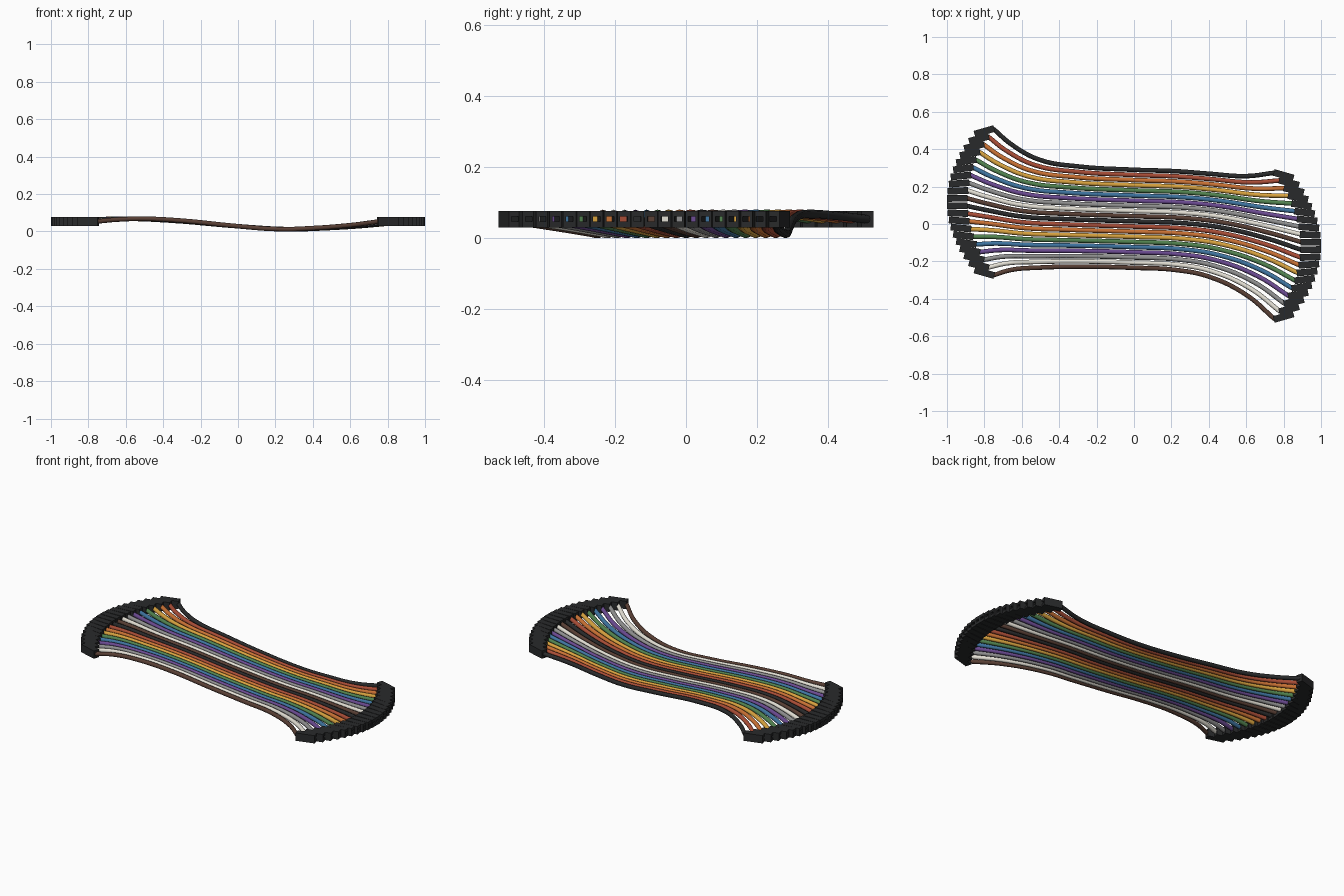
import bpy, bmesh
from math import sin, cos, pi, radians
from mathutils import Vector

if "Cube" in bpy.data.objects:
    bpy.data.objects.remove(bpy.data.objects["Cube"], do_unlink=True)


def material(name, rgb):
    m = bpy.data.materials.new(name)
    m.use_nodes = True
    m.diffuse_color = (*rgb, 1)
    bsdf = m.node_tree.nodes["Principled BSDF"]
    bsdf.inputs["Base Color"].default_value = (*rgb, 1)
    bsdf.inputs["Roughness"].default_value = 0.6
    return m


# Wire colours in ribbon order, the first one also used for the housings
COLOURS = [material(n, c) for n, c in [
    ("black", (.022, .023, .024)), ("red", (.40, .075, .038)),
    ("orange", (.60, .17, .035)), ("yellow", (.70, .37, .05)),
    ("green", (.085, .23, .08)), ("blue", (.05, .18, .36)),
    ("purple", (.15, .07, .29)), ("grey", (.28, .28, .28)),
    ("white", (.78, .75, .67)), ("brown", (.10, .05, .035))]]

COUNT = 20
LENGTH, WIDTH, HEIGHT = .11, .036, .047
MID_Z = .0535
RADIUS = .0122
SPLAY = radians(16)

# Ribbon path: position along it, centre line y, half spread, height z
RIBBON = [(-.87, .09, .335, .063), (-.67, .055, .288, .068),
          (-.4, .04, .268, .058), (0, .028, .262, .028),
          (.3, .018, .264, .0125), (.53, -.006, .275, .018),
          (.8, -.062, .318, .034)]


def pin_housing(name, centre, angle, wire_mat):
    """Rectangular housing with a square socket in its outer (+x) end."""
    bm = bmesh.new()
    bmesh.ops.create_cube(bm, size=1)
    bmesh.ops.scale(bm, vec=(LENGTH, WIDTH, HEIGHT), verts=bm.verts)
    outer = max(bm.faces, key=lambda f: f.calc_center_median().x)
    bmesh.ops.inset_region(bm, faces=[outer], thickness=.011)
    for v in outer.verts:
        v.co.z = .007 if v.co.z > 0 else -.007
    floor = bmesh.ops.extrude_discrete_faces(bm, faces=[outer])["faces"][0]
    bmesh.ops.translate(bm, vec=(-LENGTH * .7, 0, 0), verts=floor.verts)
    floor.material_index = 1
    mesh = bpy.data.meshes.new(name)
    bm.to_mesh(mesh)
    bm.free()
    mesh.materials.append(COLOURS[0])
    mesh.materials.append(wire_mat)
    ob = bpy.data.objects.new(name, mesh)
    ob.location = centre
    ob.rotation_euler.z = angle
    bpy.context.collection.objects.link(ob)


def wire(name, points, mat):
    """Round insulated wire through the points."""
    cu = bpy.data.curves.new(name, 'CURVE')
    cu.dimensions = '3D'
    cu.resolution_u = 6
    cu.bevel_depth = RADIUS
    cu.bevel_resolution = 2
    cu.use_fill_caps = True
    sp = cu.splines.new('BEZIER')
    sp.bezier_points.add(len(points) - 1)
    for bp, p in zip(sp.bezier_points, points):
        bp.co = p
        bp.handle_left_type = bp.handle_right_type = 'AUTO'
    sp.use_smooth = True
    cu.materials.append(mat)
    ob = bpy.data.objects.new(name, cu)
    bpy.context.collection.objects.link(ob)


for i in range(COUNT):
    s = 1 - 2 * i / (COUNT - 1)
    mat = COLOURS[i % len(COLOURS)]
    ends = {}
    # Housings fanned along an arc at both ends
    for side, label in ((-1, "right"), (1, "left")):
        centre = Vector((side * (.945 - .145 * s * s),
                         -side * .1175 + .378 * s, MID_Z))
        outward = Vector((side * cos(SPLAY * s), -sin(SPLAY * s), 0))
        angle = -SPLAY * s if side > 0 else pi + SPLAY * s
        pin_housing(f"{label}_housing_{i + 1}", centre, angle, mat)
        ends[side] = centre - outward * (LENGTH * .45)
    # Wire gathered into the ribbon between its two housings
    reach = abs(ends[1].x)
    path = [Vector((u * reach, c + s * h, z)) for u, c, h, z in RIBBON]
    wire(f"wire_{i + 1}", [ends[-1], *path, ends[1]], mat)
